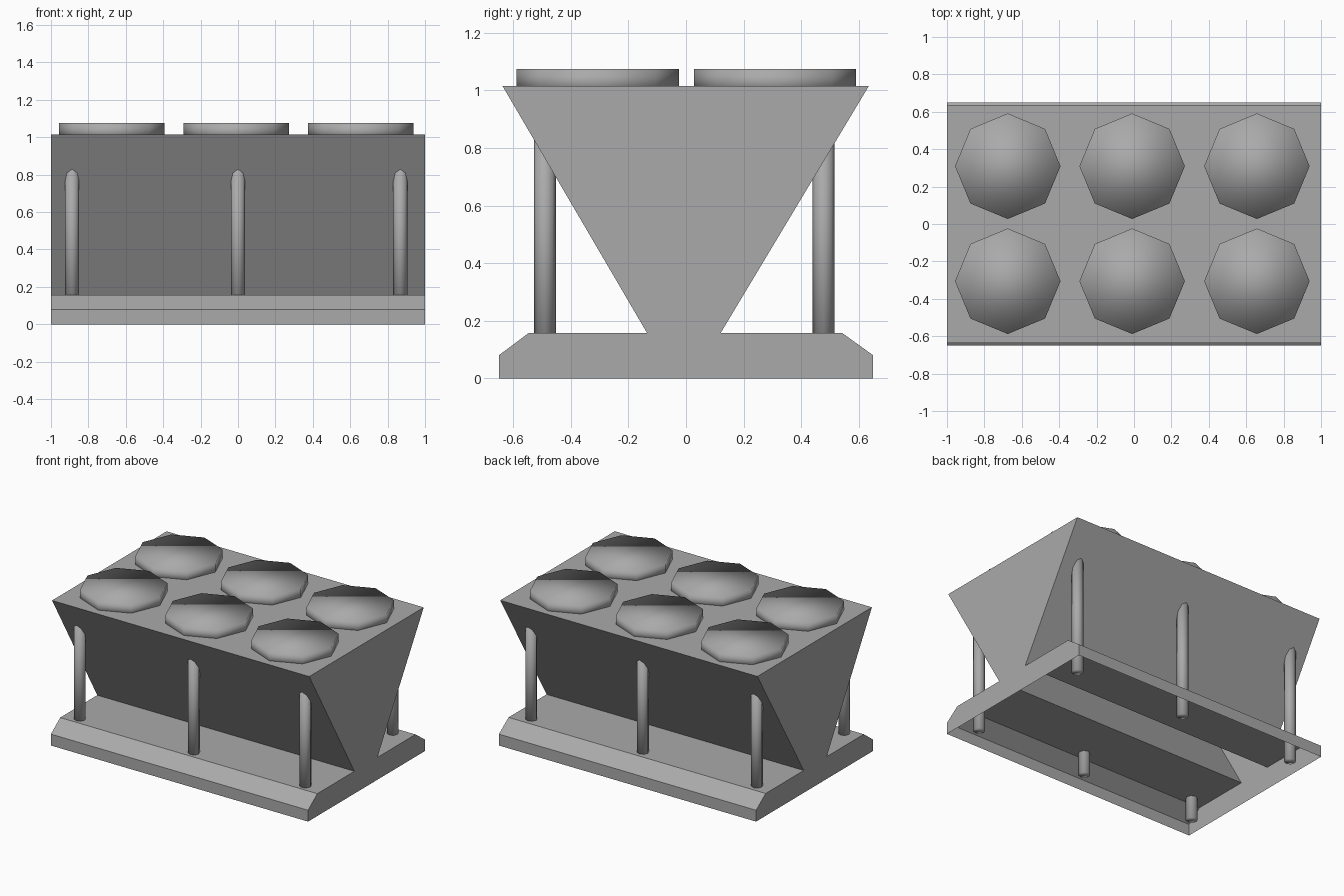
import bpy
import bmesh

cube = bpy.data.objects.get("Cube")
if cube:
    bpy.data.objects.remove(cube, do_unlink=True)

grey = bpy.data.materials.new("plain_grey")
grey.use_nodes = True
colour = (0.4, 0.4, 0.4, 1)
grey.diffuse_color = colour
grey.node_tree.nodes["Principled BSDF"].inputs["Base Color"].default_value = colour


def add_object(name, bm, smooth=False):
    mesh = bpy.data.meshes.new(name)
    bmesh.ops.recalc_face_normals(bm, faces=bm.faces)
    for face in bm.faces:
        face.smooth = smooth
    bm.to_mesh(mesh)
    bm.free()
    mesh.materials.append(grey)
    obj = bpy.data.objects.new(name, mesh)
    bpy.context.collection.objects.link(obj)
    return obj


def add_prism(name, x, y, bottom, top, radius):
    """Eight-sided, fully smooth-shaded upright cylinder."""
    bm = bmesh.new()
    bmesh.ops.create_cone(bm, cap_ends=True, segments=8, radius1=radius,
                          radius2=radius, depth=top - bottom)
    obj = add_object(name, bm, smooth=True)
    obj.location = (x, y, (bottom + top) / 2)


# Body: bevelled base and flared trough in one profile, open underneath
profile = [(-0.65, 0), (-0.65, 0.08), (-0.547, 0.157), (-0.135, 0.157),
           (-0.637, 1.015), (0.635, 1.015), (0.12, 0.157), (0.543, 0.157),
           (0.65, 0.08), (0.65, 0)]
bm = bmesh.new()
ends = [[bm.verts.new((x, y, z)) for y, z in profile] for x in (-1, 1)]
for end in ends:
    bm.faces.new(end)
for i in range(len(profile) - 1):
    bm.faces.new((ends[0][i], ends[0][i + 1], ends[1][i + 1], ends[1][i]))
add_object("body", bm)

# Support posts, running from the ground up into the sloping walls
for side, y in (("front", -0.49), ("back", 0.478)):
    for place, x in (("right", -0.887), ("middle", 0), ("left", 0.868)):
        add_prism(f"{side}_{place}_post", x, y, 0.0, 0.9, 0.038)

# Round pads on top, in two rows of three
for side, y in (("front", -0.306), ("back", 0.309)):
    for place, x in (("right", -0.675), ("middle", -0.01), ("left", 0.657)):
        add_prism(f"{side}_{place}_pad", x, y, 0.99, 1.075, 0.282)
